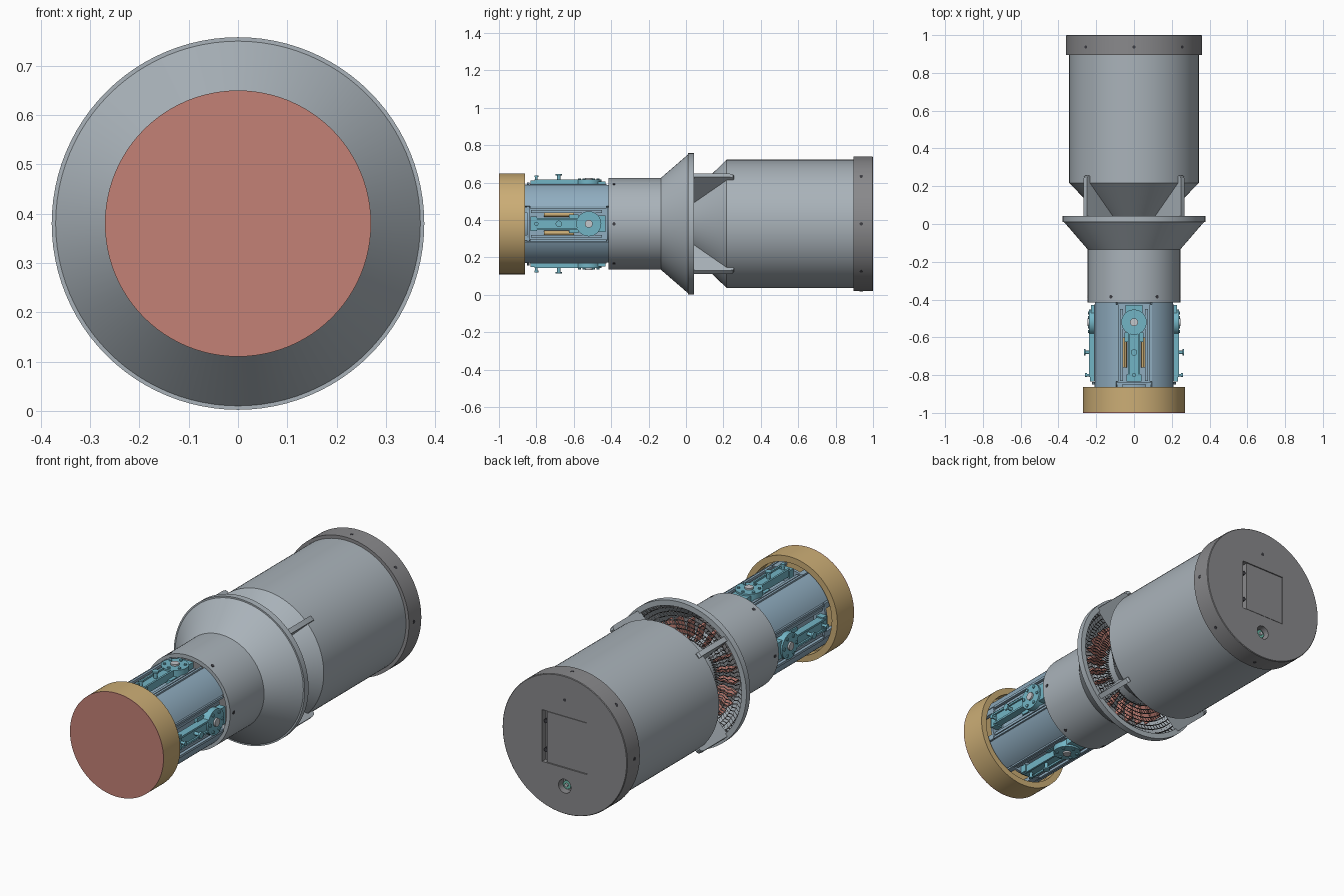
import bpy, bmesh
from math import sin, cos, pi, radians
from mathutils import Matrix, Vector

if "Cube" in bpy.data.objects:
    bpy.data.objects.remove(bpy.data.objects["Cube"])

CZ = 0.38  # height of the long axis, which runs along y


def material(name, rgb):
    m = bpy.data.materials.new(name)
    m.diffuse_color = (*rgb, 1)
    m.use_nodes = True
    m.node_tree.nodes["Principled BSDF"].inputs["Base Color"].default_value = m.diffuse_color
    return m


SLATE = material("slate", (0.40, 0.45, 0.49))
DARK = material("dark_grey", (0.25, 0.25, 0.26))
BLACK = material("screw_black", (0.05, 0.05, 0.06))
BLUE = material("steel_blue", (0.28, 0.42, 0.53))
TEAL = material("teal", (0.17, 0.46, 0.56))
GOLD = material("gold", (0.60, 0.42, 0.18))
RED = material("brick_red", (0.55, 0.22, 0.18))
GREEN = material("green", (0.15, 0.50, 0.40))
STEEL = material("steel", (0.55, 0.57, 0.60))


def finish(name, bm, mat, angle=30):
    bmesh.ops.recalc_face_normals(bm, faces=bm.faces)
    me = bpy.data.meshes.new(name)
    bm.to_mesh(me)
    bm.free()
    ob = bpy.data.objects.new(name, me)
    bpy.context.collection.objects.link(ob)
    me.materials.append(mat)
    smooth(ob, angle)
    return ob


def smooth(ob, angle=30):
    bpy.ops.object.select_all(action='DESELECT')
    ob.select_set(True)
    bpy.context.view_layer.objects.active = ob
    bpy.ops.object.shade_smooth_by_angle(angle=radians(angle))


def sweep(bm, profile, a0, a1, n):
    """Turn a closed (radius, y) profile about the long axis from a0 to a1."""
    full = abs(a1 - a0 - 2 * pi) < 1e-6
    rings = [[bm.verts.new((r * sin(a), y, CZ + r * cos(a))) for r, y in profile]
             for a in (a0 + (a1 - a0) * i / n for i in range(n if full else n + 1))]
    k = len(profile)
    for i in range(n):
        p, q = rings[i], rings[(i + 1) % len(rings)]
        for j in range(k):
            bm.faces.new((p[j], p[(j + 1) % k], q[(j + 1) % k], q[j]))
    if not full:
        bm.faces.new(rings[0])
        bm.faces.new(rings[-1])


def lathe(name, profile, mat, n=96):
    bm = bmesh.new()
    sweep(bm, profile, 0, 2 * pi, n)
    bmesh.ops.remove_doubles(bm, verts=bm.verts, dist=1e-5)
    return finish(name, bm, mat)


def box(x, y, z, sx, sy, sz):
    return lambda bm, m: bmesh.ops.create_cube(
        bm, size=1, matrix=m @ Matrix.Translation((x, y, z)) @ Matrix.Diagonal((sx, sy, sz, 1)))


def cyl(x, y, z0, z1, r, r2=None, n=24):
    return lambda bm, m: bmesh.ops.create_cone(
        bm, cap_ends=True, segments=n, radius1=r, radius2=r2 or r, depth=z1 - z0,
        matrix=m @ Matrix.Translation((x, y, (z0 + z1) / 2)))


def ycyl(x, y0, y1, z, r, n=24):
    return lambda bm, m: bmesh.ops.create_cone(
        bm, cap_ends=True, segments=n, radius1=r, radius2=r, depth=y1 - y0,
        matrix=m @ Matrix.Translation((x, (y0 + y1) / 2, z)) @ Matrix.Rotation(pi / 2, 4, 'X'))


def around(name, mat, shapes, count=1, start=0):
    """Repeat shapes about the axis; local z points outwards."""
    bm = bmesh.new()
    for i in range(count):
        m = Matrix.Translation((0, 0, CZ)) @ Matrix.Rotation(start + 2 * pi * i / count, 4, 'Y')
        for s in shapes:
            s(bm, m)
    return finish(name, bm, mat)


# front drum: red face and open-backed gold cup
lathe("front_face", [(0, -1), (0.27, -1), (0.27, -0.996), (0, -0.996)], RED)
lathe("front_drum", [(0, -0.996), (0.27, -0.996), (0.27, -0.862), (0.238, -0.862),
                     (0.238, -0.92), (0, -0.92)], GOLD)

# blue section: four curved panels between slots, core, end ring
bm = bmesh.new()
for i in range(4):
    mid = pi / 4 + i * pi / 2
    sweep(bm, [(0.205, -0.92), (0.228, -0.92), (0.228, -0.40), (0.205, -0.40)],
          mid - radians(20), mid + radians(20), 12)
finish("side_panels", bm, BLUE)
lathe("inner_core", [(0, -0.92), (0.125, -0.92), (0.125, -0.38), (0, -0.38)], BLUE, 48)
lathe("slot_end_ring", [(0.12, -0.85), (0.222, -0.85), (0.222, -0.836), (0.12, -0.836)], BLUE)
around("slot_channels", BLUE,
       [box(0, -0.63, 0.145, 0.19, 0.42, 0.012)]
       + [box(s * 0.088, -0.63, 0.178, 0.012, 0.41, 0.07) for s in (-1, 1)]
       + [box(s * 0.066, -0.64, 0.198, 0.014, 0.38, 0.02) for s in (-1, 1)]
       + [box(s * 0.075, -0.885, 0.2, 0.03, 0.09, 0.02) for s in (-1, 1)], 4)

# teal latch arms in the slots
bolts = [cyl(0.05 * cos(a), -0.52 + 0.05 * sin(a), 0.235, 0.243, 0.008, n=10)
         for a in (pi / 6 + k * pi / 3 for k in range(6))]
around("latch_arms", TEAL,
       [box(0, -0.68, 0.213, 0.064, 0.30, 0.03), cyl(0, -0.52, 0.19, 0.237, 0.067, n=32),
        box(0, -0.455, 0.21, 0.09, 0.05, 0.035), box(0, -0.815, 0.212, 0.078, 0.035, 0.04),
        box(0, -0.6, 0.195, 0.10, 0.05, 0.02)]
       + [box(s * 0.027, -0.68, 0.231, 0.01, 0.26, 0.012) for s in (-1, 1)] + bolts, 4)
around("latch_studs", TEAL,
       [cyl(0, -0.68, 0.22, 0.258, 0.009), cyl(0, -0.68, 0.257, 0.266, 0.017),
        cyl(0, -0.80, 0.22, 0.255, 0.007), cyl(0, -0.80, 0.25, 0.259, 0.011)], 4)
around("latch_pivots", STEEL, [cyl(0, -0.52, 0.22, 0.246, 0.021)], 4)
around("latch_springs", GOLD,
       [ycyl(s * 0.05, -0.76, -0.60, 0.172, 0.013, 12) for s in (-1, 1)], 4)

# collar, flared cone and flange in one hollow shell
lathe("flared_shell", [(0.224, -0.415), (0.245, -0.415), (0.245, -0.135), (0.37, 0.01),
                       (0.378, 0.01), (0.378, 0.042), (0.35, 0.042), (0.35, 0.005),
                       (0.232, -0.125), (0.224, -0.125)], SLATE)
lathe("collar_bulkhead", [(0, -0.13), (0.235, -0.13), (0.235, -0.12), (0, -0.12)], DARK)
around("collar_screws", BLACK, [cyl(0, -0.385, 0.235, 0.2465, 0.009, n=12)], 6, pi / 6 + pi / 3)

# perforated intake grille behind the flange
bm = bmesh.new()
RINGS, SEGS = 9, 90
grid = [[bm.verts.new((r * sin(a), 0.004, CZ + r * cos(a)))
         for a in (2 * pi * (j + 0.5 * (i % 2)) / SEGS for j in range(SEGS))]
        for i, r in enumerate(0.16 + 0.193 * i / RINGS for i in range(RINGS + 1))]
cells = [bm.faces.new((grid[i][j], grid[i][(j + 1) % SEGS],
                       grid[i + 1][(j + 1) % SEGS], grid[i + 1][j]))
         for i in range(RINGS) for j in range(SEGS)]
bmesh.ops.inset_individual(bm, faces=cells, thickness=0.0042)
bmesh.ops.delete(bm, geom=cells, context='FACES')
grille = finish("intake_grille", bm, DARK)
grille.modifiers.new("thickness", 'SOLIDIFY').thickness = 0.006
around("inner_coils", RED, [box(0, -0.04, 0.21, 0.012, 0.05, 0.10)], 24)

# rear body with tapered nose
lathe("rear_body", [(0, -0.12), (0.17, -0.12), (0.17, 0.04), (0.343, 0.217),
                    (0.343, 0.90), (0, 0.90)], SLATE)

# four diagonal fins joining flange and body
bm = bmesh.new()
fin = [(0.16, 0.03), (0.366, 0.03), (0.366, 0.235), (0.361, 0.25), (0.35, 0.257),
       (0.335, 0.25), (0.335, 0.212)]
for i in range(4):
    m = Matrix.Translation((0, 0, CZ)) @ Matrix.Rotation(pi / 4 + i * pi / 2, 4, 'Y')
    f = bm.faces.new([bm.verts.new(m @ Vector((-0.013, y, r))) for r, y in fin])
    ext = bmesh.ops.extrude_face_region(bm, geom=[f], use_keep_orig=True)
    side = (m.to_3x3() @ Vector((0.026, 0, 0)))
    bmesh.ops.translate(bm, vec=side, verts=[v for v in ext["geom"]
                                             if isinstance(v, bmesh.types.BMVert)])
finish("fins", bm, SLATE)

# rear cap with recessed hatch and socket
cap = lathe("rear_cap", [(0, 0.895), (0.36, 0.895), (0.36, 0.997), (0.357, 1), (0, 1)], DARK)
cutter = around("cap_cutter", DARK, [box(0, 1, 0.015, 0.26, 0.06, 0.27),
                                     ycyl(0, 0.96, 1.05, -0.215, 0.036, 32)])
cutter.hide_render = True
mod = cap.modifiers.new("recesses", 'BOOLEAN')
mod.operation, mod.object = 'DIFFERENCE', cutter
bpy.context.view_layer.objects.active = cap
bpy.ops.object.modifier_apply(modifier=mod.name)
bpy.data.objects.remove(cutter)
smooth(cap)
around("hatch_panel", DARK, [box(-0.012, 0.983, 0.015, 0.23, 0.03, 0.264)])
around("hatch_hinges", BLACK, [ycyl(0.116, 0.968, 0.99, z, 0.011, 16) for z in (-0.06, 0.09)])
around("socket", GREEN, [ycyl(0, 0.955, 0.982, -0.215, 0.022)])
around("socket_pin", STEEL, [ycyl(0, 0.96, 0.99, -0.215, 0.009)])
around("cap_face_screw", BLACK, [ycyl(0, 0.99, 1.0005, 0.235, 0.009, 12)])
around("cap_screws", BLACK, [cyl(0, 0.937, 0.35, 0.361, 0.009, n=12)], 8)
